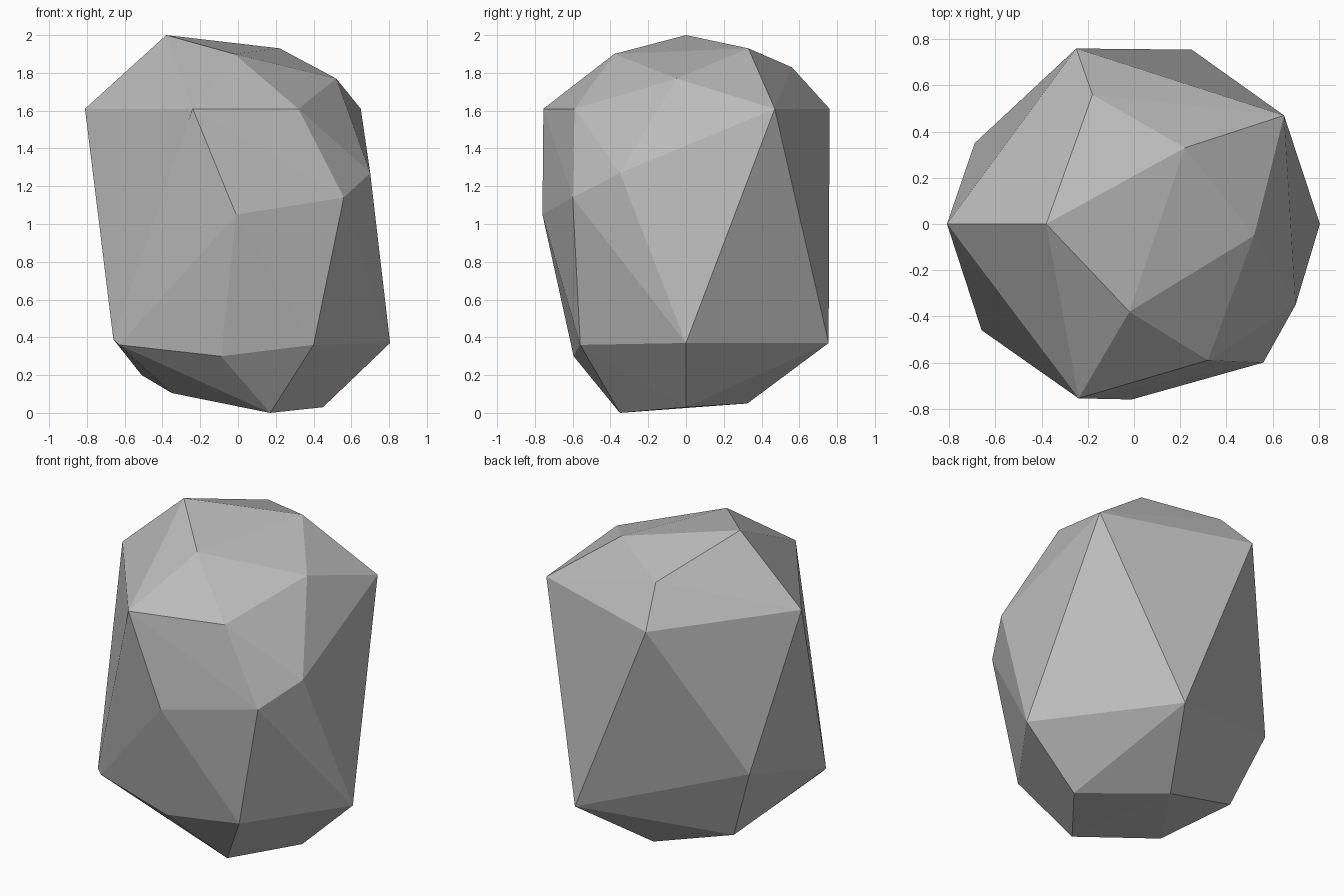
import bpy
import bmesh

if "Cube" in bpy.data.objects:
    bpy.data.objects.remove(bpy.data.objects["Cube"])

# Rock corners, grouped by height
crown = [(-.38, 0, 2), (-.02, -.38, 1.9), (.22, .33, 1.93), (.52, -.05, 1.77), (-.18, .56, 1.83)]
shoulder = [(.65, .47, 1.61), (-.81, 0, 1.61), (-.24, -.755, 1.61), (.32, -.59, 1.61), (-.25, .76, 1.61)]
waist = [(.56, -.6, 1.14), (-.01, -.76, 1.05), (.7, -.35, 1.27), (-.69, .35, .67)]
skirt = [(.805, 0, .37), (.25, .755, .37), (-.66, -.46, .39), (-.63, -.47, .36),
         (.4, -.56, .36), (-.09, -.595, .3)]
base = [(.17, -.35, 0), (.45, 0, .03), (0, .325, .05), (-.51, .25, .2), (-.35, -.18, .105)]

# Faceted boulder wrapped around the corners
bm = bmesh.new()
for co in crown + shoulder + waist + skirt + base:
    bm.verts.new(co)
hull = bmesh.ops.convex_hull(bm, input=bm.verts)
loose = {v for v in hull["geom_interior"] + hull["geom_unused"] if isinstance(v, bmesh.types.BMVert)}
bmesh.ops.delete(bm, geom=list(loose), context='VERTS')
bmesh.ops.recalc_face_normals(bm, faces=bm.faces)

mesh = bpy.data.meshes.new("boulder")
bm.to_mesh(mesh)
bm.free()
boulder = bpy.data.objects.new("boulder", mesh)
bpy.context.collection.objects.link(boulder)

# Stone colour
stone = bpy.data.materials.new("grey stone")
stone.diffuse_color = (.5, .5, .5, 1)
stone.use_nodes = True
stone.node_tree.nodes["Principled BSDF"].inputs["Base Color"].default_value = stone.diffuse_color
mesh.materials.append(stone)
